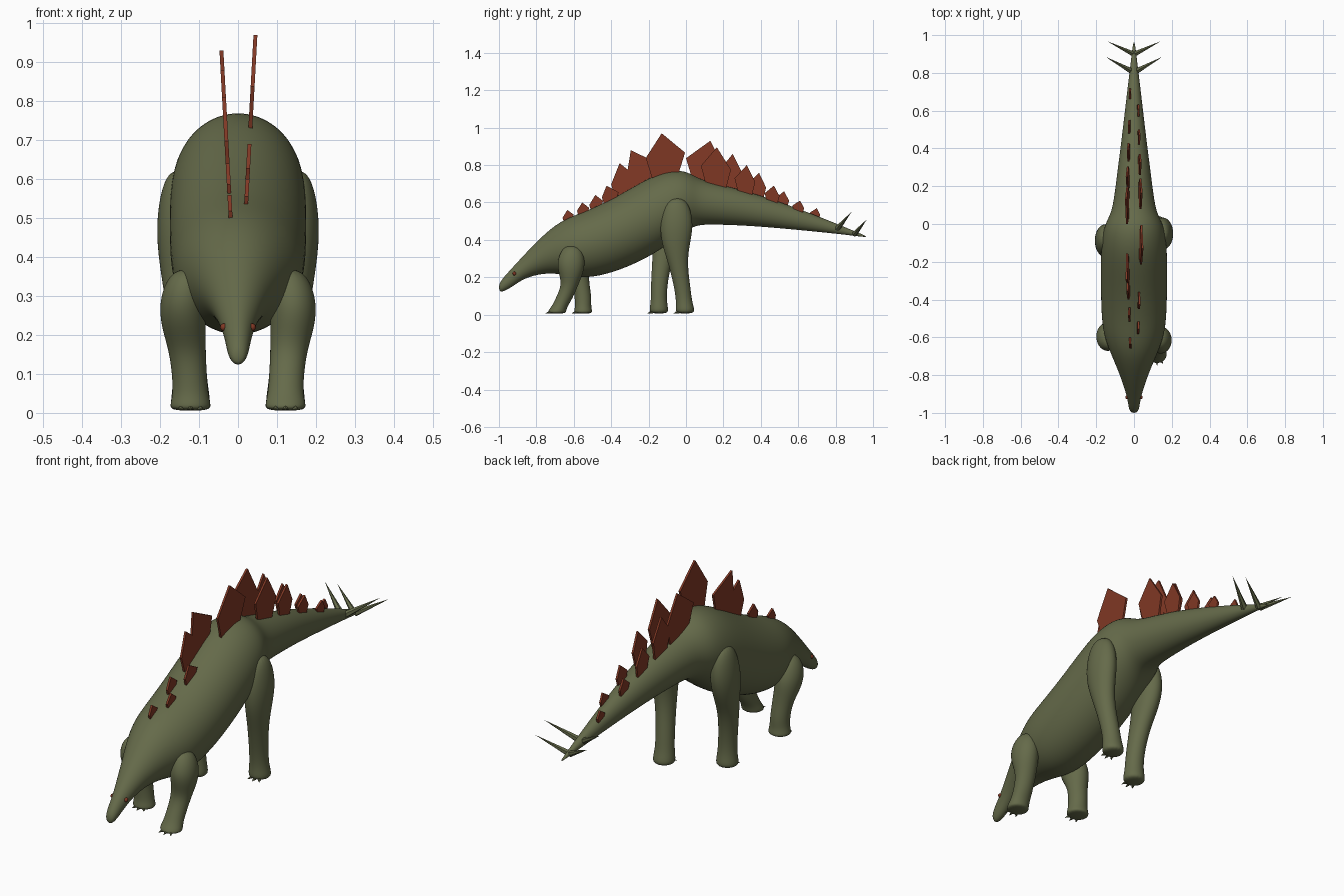
import bpy, bmesh, math
from mathutils import Vector

cube = bpy.data.objects.get("Cube")
if cube:
    bpy.data.objects.remove(cube, do_unlink=True)


def make_material(name, colour):
    mat = bpy.data.materials.new(name)
    mat.use_nodes = True
    mat.diffuse_color = (*colour, 1)
    mat.node_tree.nodes["Principled BSDF"].inputs["Base Color"].default_value = (*colour, 1)
    return mat


olive = make_material("olive skin", (0.13, 0.145, 0.068))
rust = make_material("rust plate", (0.22, 0.04, 0.018))


def finish(name, bm, material, smooth=False):
    """Turn a bmesh into a coloured object."""
    bmesh.ops.recalc_face_normals(bm, faces=bm.faces[:])
    mesh = bpy.data.meshes.new(name)
    bm.to_mesh(mesh)
    bm.free()
    mesh.materials.append(material)
    obj = bpy.data.objects.new(name, mesh)
    bpy.context.collection.objects.link(obj)
    if smooth:
        mesh.shade_smooth()
        subdivision = obj.modifiers.new("Smooth skin", 'SUBSURF')
        subdivision.levels = subdivision.render_levels = 2
    return obj


def loft(name, sections, axis_u, axis_v, material, sides=16):
    """Skin a row of elliptical sections: (centre, radius_u, radius_v)."""
    bm = bmesh.new()
    rings = []
    for centre, radius_u, radius_v in sections:
        ring = []
        for i in range(sides):
            a = math.tau * i / sides
            offset = axis_u * radius_u * math.cos(a) + axis_v * radius_v * math.sin(a)
            ring.append(bm.verts.new(centre + offset))
        rings.append(ring)
    for low, high in zip(rings, rings[1:]):
        for i in range(sides):
            j = (i + 1) % sides
            bm.faces.new((low[i], low[j], high[j], high[i]))
    for end in (rings[0], rings[-1]):
        bm.faces.new(end)
    return finish(name, bm, material, smooth=True)


def spike(name, base, tip, radius, sides=6):
    """Cone from a base point to a tip point."""
    bm = bmesh.new()
    base, tip = Vector(base), Vector(tip)
    direction = tip - base
    bmesh.ops.create_cone(bm, cap_ends=True, segments=sides, radius1=radius,
                          radius2=0, depth=direction.length)
    turn = direction.to_track_quat('Z', 'Y').to_matrix().to_4x4()
    turn.translation = (base + tip) / 2
    bmesh.ops.transform(bm, matrix=turn, verts=bm.verts[:])
    return finish(name, bm, olive)


X, Y, Z = Vector((1, 0, 0)), Vector((0, 1, 0)), Vector((0, 0, 1))

# Head, trunk and tail: y, underside z, back z, half width
BODY = [
    (-1.0, .13, .16, .012), (-.985, .118, .19, .027), (-.93, .148, .25, .034),
    (-.88, .185, .305, .048), (-.8, .215, .39, .075), (-.7, .222, .485, .118),
    (-.6, .2, .533, .16), (-.5, .195, .57, .174), (-.35, .235, .645, .178),
    (-.2, .305, .735, .178), (-.1, .37, .772, .175), (-.01, .44, .775, .16),
    (.05, .475, .74, .127), (.11, .482, .713, .11), (.3, .477, .67, .086),
    (.5, .462, .605, .06), (.7, .443, .53, .037), (.85, .428, .468, .018),
    (.968, .413, .42, .004),
]
loft("body", [(Vector((0, y, (low + high) / 2)), half, (high - low) / 2)
              for y, low, high, half in BODY], X, Z, olive, 20)

# Legs: z, x, half width, half length; the stride is a y for each section
FRONT = [
    (.37, .13, .025, .03), (.34, .135, .052, .06), (.28, .142, .062, .078),
    (.22, .14, .058, .066), (.16, .13, .048, .045), (.09, .124, .045, .046),
    (.045, .122, .047, .043), (.02, .122, .054, .05), (.005, .122, .05, .046),
]
HIND = [
    (.625, .145, .025, .03), (.585, .15, .047, .072), (.48, .153, .06, .093),
    (.38, .15, .053, .077), (.28, .14, .046, .052), (.15, .126, .043, .044),
    (.07, .122, .045, .043), (.03, .122, .053, .052), (.005, .122, .048, .047),
]
STRIDES = {
    "left_front": (1, FRONT, (-.61, -.61, -.615, -.615, -.62, -.65, -.675, -.69, -.69)),
    "right_front": (-1, FRONT, (-.61, -.61, -.6, -.585, -.56, -.55, -.55, -.55, -.55)),
    "left_hind": (1, HIND, (-.05, -.05, -.05, -.055, -.045, -.02, -.01, -.005, -.005)),
    "right_hind": (-1, HIND, (-.08, -.08, -.085, -.1, -.13, -.145, -.145, -.145, -.145)),
}
for leg, (side, profile, stride) in STRIDES.items():
    sections = [(Vector((side * x, y, z)), wide, deep)
                for (z, x, wide, deep), y in zip(profile, stride)]
    loft(leg + "_leg", sections, X, Y, olive)
    # Toe claws fan out along the front of the foot
    foot, wide, deep = sections[-1]
    for toe in (-1, 0, 1):
        heading = Vector((toe * .6, -1, 0)).normalized()
        root = foot + Vector((heading.x * wide, heading.y * deep, .01)) * .85
        spike(f"{leg}_claw_{toe + 2}", root, root + heading * .022 - Z * .006, .008)


def back_height(y):
    """Height of the back at a place along the body."""
    for a, b in zip(BODY, BODY[1:]):
        if a[0] <= y <= b[0]:
            return a[2] + (b[2] - a[2]) * (y - a[0]) / (b[0] - a[0])


def back_plate(name, side, tip_y, tip_z, centre, half):
    """Thin kite-shaped plate leaning outwards."""
    low = min(back_height(centre - half * .6), back_height(centre + half * .6)) - .02
    front, rear = (back_height(centre + s * half * .6) - .025 for s in (-1, 1))
    rise = tip_z - (front + rear) / 2
    outline = [
        (centre - half * .65, front), (centre - half, front + rise * .5), (tip_y, tip_z),
        (centre + half, rear + rise * .5), (centre + half * .65, rear),
    ]
    bm = bmesh.new()
    layers = []
    for shift in (-.005, .005):
        layers.append([bm.verts.new((side * (.02 + (z - .52) * .055) + shift, y, z))
                       for y, z in outline])
        bm.faces.new(layers[-1])
    inner, outer = layers
    for i in range(len(outline)):
        j = (i + 1) % len(outline)
        bm.faces.new((inner[i], inner[j], outer[j], outer[i]))
    finish(name, bm, rust)


# Two staggered rows of plates: tip y, tip z, centre y, half length
PLATES = [
    (-.635, .56, -.63, .03), (-.555, .6, -.55, .033), (-.485, .64, -.48, .037),
    (-.425, .69, -.405, .045), (-.355, .81, -.335, .065), (-.295, .88, -.235, .08),
    (-.13, .97, -.11, .105), (.13, .93, .1, .1), (.165, .895, .16, .08),
    (.25, .86, .24, .065), (.325, .8, .315, .055), (.39, .76, .38, .048),
    (.47, .69, .46, .04), (.525, .66, .515, .036), (.61, .61, .6, .032),
    (.7, .57, .69, .028),
]
for number, plate in enumerate(PLATES):
    # The row alternates; the tall rear plates start again on the right
    side = -1 if number % 2 == (0 if number < 5 else 1) else 1
    back_plate(f"back_plate_{number + 1}", side, *plate)

for side, label in ((1, "left"), (-1, "right")):
    # Tail spikes
    spike(f"{label}_front_tail_spike", (side * .005, .805, .455), (side * .15, .885, .55), .017)
    spike(f"{label}_rear_tail_spike", (side * .003, .9, .43), (side * .14, .967, .51), .015)
    # Eyes
    bm = bmesh.new()
    bmesh.ops.create_uvsphere(bm, u_segments=12, v_segments=8, radius=.01)
    bmesh.ops.translate(bm, vec=(side * .036, -.917, .22), verts=bm.verts[:])
    eye = finish(f"{label}_eye", bm, rust)
    eye.data.shade_smooth()
